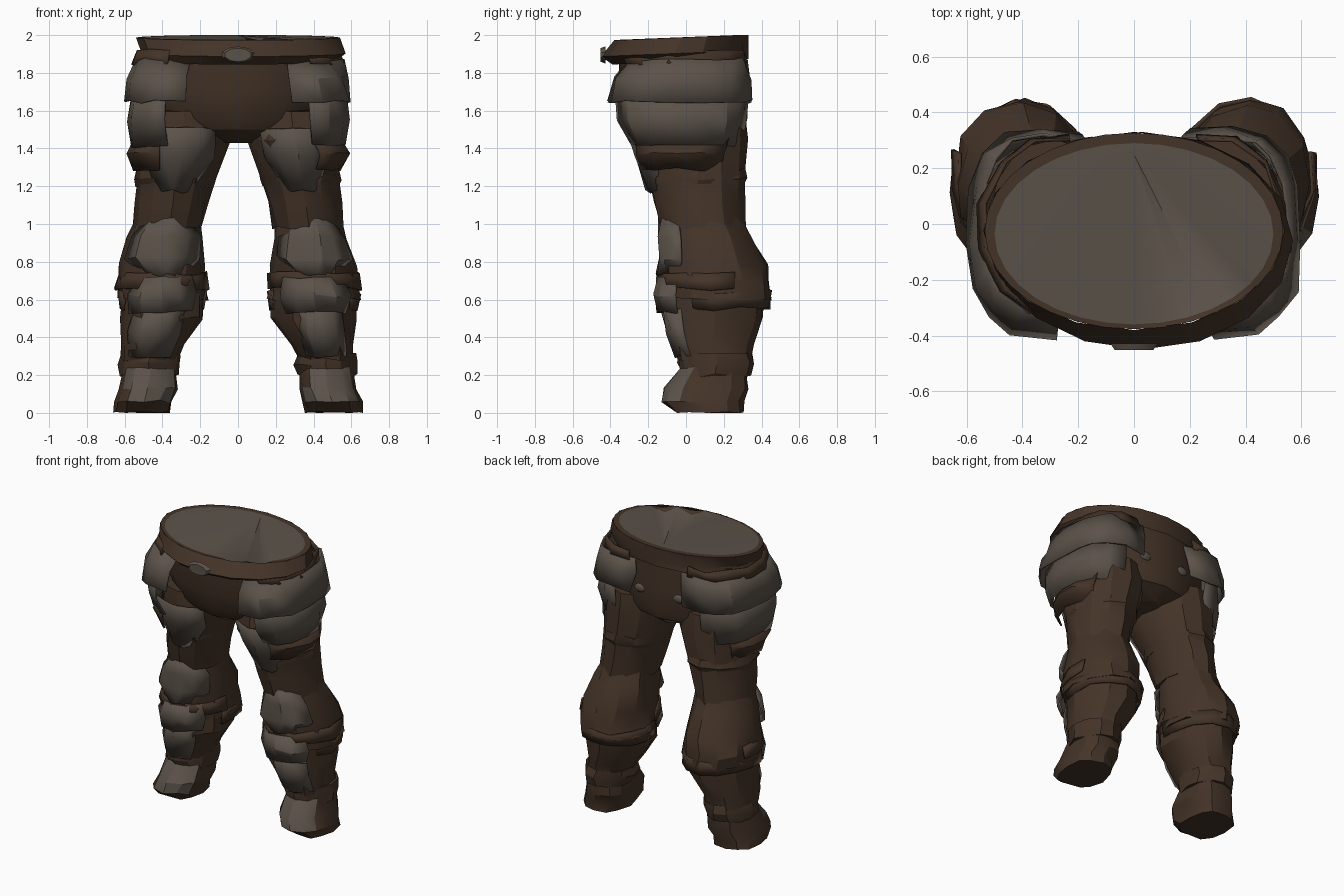
import bpy, bmesh, math, random
from math import sin, cos, pi, radians
from mathutils import Vector

random.seed(4)
cube = bpy.data.objects.get("Cube")
if cube:
    bpy.data.objects.remove(cube, do_unlink=True)


def material(name, rgb):
    m = bpy.data.materials.new(name)
    m.use_nodes = True
    m.diffuse_color = (*rgb, 1)
    bsdf = m.node_tree.nodes["Principled BSDF"]
    bsdf.inputs["Base Color"].default_value = (*rgb, 1)
    bsdf.inputs["Roughness"].default_value = 0.8
    return m


LEATHER = material("dark brown leather", (0.058, 0.034, 0.021))
METAL = material("dull grey metal", (0.105, 0.085, 0.068))


def finish(name, bm, mats, angle=28):
    me = bpy.data.meshes.new(name)
    bm.to_mesh(me)
    bm.free()
    for m in mats:
        me.materials.append(m)
    ob = bpy.data.objects.new(name, me)
    bpy.context.collection.objects.link(ob)
    bpy.ops.object.select_all(action="DESELECT")
    bpy.context.view_layer.objects.active = ob
    ob.select_set(True)
    bpy.ops.object.shade_smooth_by_angle(angle=radians(angle))
    return ob


def bulge(t, box):
    """Signed power: below 1 squares off an ellipse."""
    return math.copysign(abs(t) ** box, t)


def loft(name, rings, mat, side=1, arc=None, n=12, jitter=0.0, cap=True, tilt=0.0, box=1.0, rule=None):
    """Skin rings of (x, y, z, x radius, y radius); an arc in degrees gives an open plate."""
    bm = bmesh.new()
    count = n + 1 if arc else n
    rows = []
    for cx, cy, z, rx, ry in rings:
        row = []
        for i in range(count):
            a = radians(arc[0] + (arc[1] - arc[0]) * i / n) if arc else 2 * pi * i / n
            y = cy + ry * bulge(sin(a), box)
            p = Vector((cx + rx * bulge(cos(a), box), y, z + tilt * y))
            p += Vector([random.uniform(-jitter, jitter) for _ in range(3)])
            row.append(bm.verts.new((p.x * side, p.y, max(p.z, 0))))
        rows.append(row)
    for top, low in zip(rows, rows[1:]):
        for i in range(n):
            j = (i + 1) % count
            quad = [top[i], low[i], low[j], top[j]]
            bm.faces.new(quad if side > 0 else quad[::-1])
    if not arc and cap:
        bm.faces.new(rows[0])
        bm.faces.new(rows[-1])
    if not arc:
        bmesh.ops.recalc_face_normals(bm, faces=bm.faces)
    bm.normal_update()
    if rule:
        for f in bm.faces:
            f.material_index = int(rule(f))
    ob = finish(name, bm, [mat, METAL])
    if arc:
        solid = ob.modifiers.new("thickness", "SOLIDIFY")
        solid.thickness = 0.012
    return ob


# Pelvis and belt
loft("pelvis", [(0, -.02, 1.9, .5, .34), (0, -.01, 1.7, .5, .335), (0, .01, 1.56, .45, .315),
                (0, .02, 1.5, .38, .29), (0, .03, 1.43, .1, .18)], LEATHER)
loft("belt", [(0, -.025, 1.988, .54, .355), (.03, -.06, 1.905, .54, .39),
              (0, -.03, 1.86, .51, .36)], LEATHER, n=16, cap=False, tilt=.04)

# Waist cap: a grey fan with shallow folds at the front, inside a brown rim
bm = bmesh.new()
N = 32
apex = bm.verts.new((0, .25, 1.998))
inner, outer = [], []
for i in range(N):
    a = 2 * pi * i / N + pi / 2
    x, y = cos(a), sin(a)
    fold = .045 if i in (18, 20) else 0
    inner.append(bm.verts.new((.5 * x, -.035 + .325 * y, 1.988 + .013 * y - fold)))
    outer.append(bm.verts.new((.535 * x, -.025 + .352 * y, 1.987 + .014 * y - fold * .4)))
for i in range(N):
    j = (i + 1) % N
    bm.faces.new((apex, inner[i], inner[j]))
    bm.faces.new((inner[i], outer[i], outer[j], inner[j])).material_index = 1
finish("waist_cap", bm, [METAL, LEATHER], 50)

# Buckle plate
bm = bmesh.new()
bmesh.ops.create_cone(bm, cap_ends=True, segments=10, radius1=1, radius2=.8, depth=1)
for v in bm.verts:
    v.co = (v.co.x * .09, -.44 - v.co.z * .025, 1.895 + v.co.y * .045)
finish("buckle", bm, [METAL])

for side, label in ((1, "left"), (-1, "right")):
    def leg(part, rings, mat=LEATHER, **kw):
        return loft(label + "_" + part, rings, mat, side, **kw)

    def plate(part, rings, a0, a1, mat=METAL, n=5, jitter=.012, box=1.0):
        return leg(part, rings, mat, arc=(a0, a1), n=n, jitter=jitter, box=box)

    # Back stud
    bm = bmesh.new()
    bmesh.ops.create_uvsphere(bm, u_segments=10, v_segments=6, radius=1)
    for v in bm.verts:
        v.co = (side * .15 + v.co.x * .045, .297 + v.co.y * .016, 1.67 + v.co.z * .03)
    finish(label + "_stud", bm, [METAL], 60)

    # Leather leg sections, each tucked under the one above
    leg("thigh", [(.285, .02, 1.6, .24, .29), (.29, .02, 1.45, .25, .305), (.325, .055, 1.25, .21, .25),
                  (.35, .07, 1.12, .195, .24), (.37, .09, .98, .185, .22)], jitter=.008)
    leg("thigh_cuff", [(.325, .06, 1.29, .21, .25), (.33, .06, 1.24, .215, .258),
                       (.335, .06, 1.2, .2, .24)], jitter=.01)
    leg("knee_section", [(.375, .09, 1.03, .17, .21), (.38, .11, .93, .2, .23),
                         (.4, .15, .78, .235, .275), (.41, .165, .68, .235, .28),
                         (.4, .17, .6, .24, .285)], jitter=.012)
    leg("shin_section", [(.4, .15, .64, .22, .26), (.4, .15, .5, .22, .25),
                         (.45, .14, .36, .17, .21), (.465, .15, .28, .15, .19)], jitter=.01)
    leg("ankle_band", [(.465, .16, .31, .16, .19), (.465, .16, .26, .165, .2),
                       (.47, .16, .2, .155, .18)], jitter=.01)
    leg("boot", [(.465, .15, .24, .14, .17), (.475, .11, .13, .155, .22),
                 (.5, .09, .06, .155, .215), (.51, .12, 0, .15, .18)], jitter=.008, box=.8,
        rule=lambda f: f.normal.y < -.5 and f.calc_center_median().z > .05)

    # Layered hip guards flaring outward from the belt
    plate("hip_guard_upper", [(.29, .01, 1.87, .265, .31), (.3, -.02, 1.77, .285, .355),
                              (.32, -.03, 1.65, .285, .38)], -94, 110, n=9, box=.75)
    plate("hip_guard_lower", [(.29, -.02, 1.68, .28, .355), (.3, -.03, 1.55, .29, .345),
                              (.3, 0, 1.41, .275, .3)], -75, 85, n=7, box=.85)
    plate("hip_guard_tip", [(.3, .01, 1.45, .26, .3), (.31, 0, 1.37, .285, .29),
                            (.31, 0, 1.29, .25, .25)], -65, 45, LEATHER, n=4)
    plate("hip_strap", [(.27, -.01, 1.92, .27, .33), (.28, -.01, 1.85, .285, .34)],
          -70, 100, LEATHER, n=6)

    # Front plates of thigh, knee and shin
    plate("thigh_plate", [(.3, .02, 1.5, .27, .33), (.31, .03, 1.36, .25, .29),
                          (.335, .05, 1.17, .13, .26)], -135, -45, n=4)
    plate("knee_plate", [(.38, .1, 1.04, .12, .24), (.385, .12, .93, .22, .265),
                         (.4, .14, .82, .25, .295), (.4, .14, .73, .13, .295)], -145, -35)
    plate("knee_strap", [(.4, .15, .74, .24, .29), (.405, .16, .66, .255, .295)],
          -170, 20, LEATHER, n=7)
    plate("shin_plate_upper", [(.4, .15, .72, .2, .31), (.41, .15, .62, .24, .32),
                               (.41, .15, .53, .22, .3)], -140, -40, n=4)
    plate("shin_plate_lower", [(.41, .15, .55, .19, .28), (.43, .15, .43, .19, .26),
                               (.465, .15, .3, .15, .215)], -130, -40, n=4)
    plate("calf_strap", [(.4, .17, .64, .245, .285), (.4, .165, .55, .23, .275)],
          -30, 200, LEATHER, n=8)
